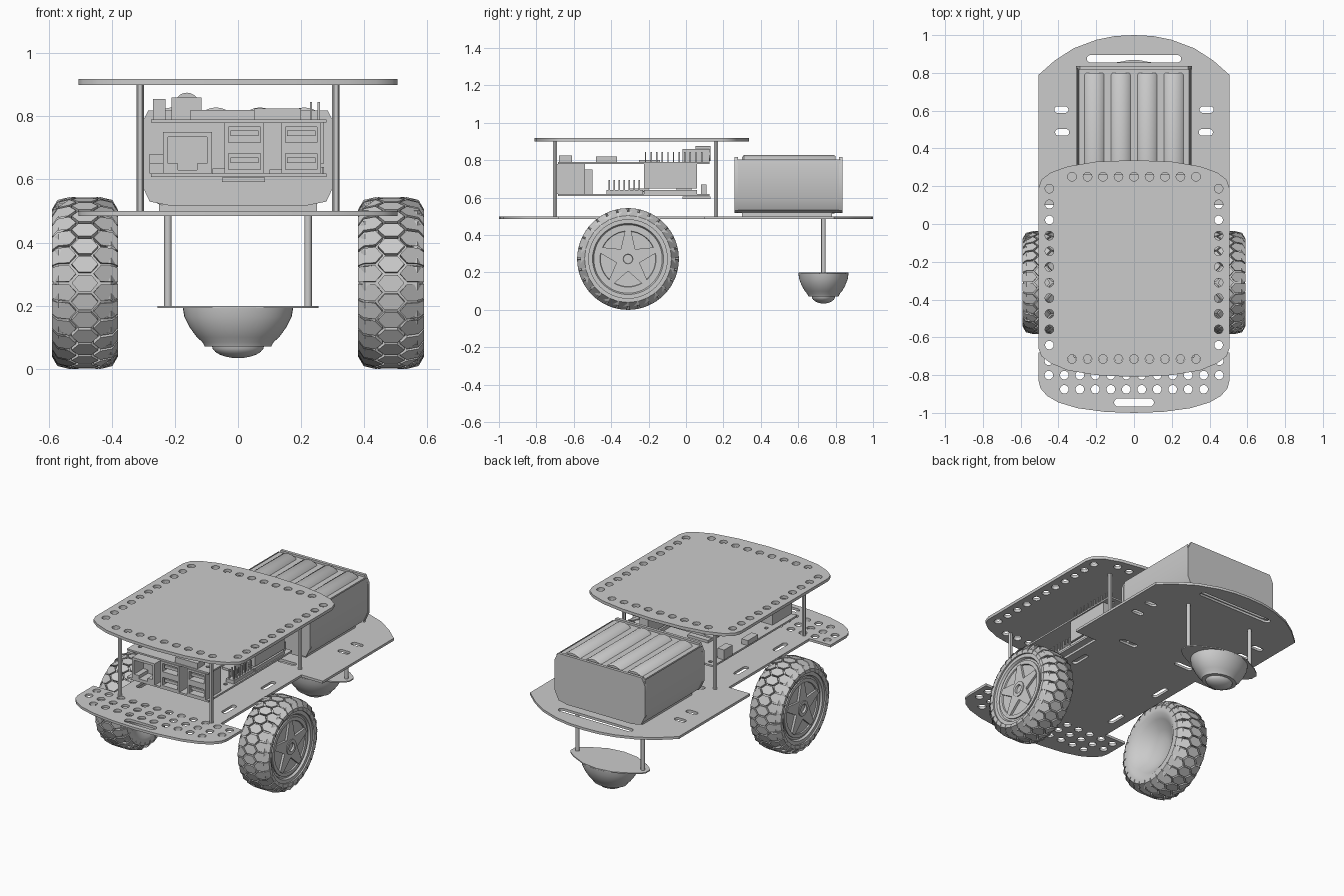
import bpy, bmesh, math
from mathutils import Vector

if "Cube" in bpy.data.objects:
    bpy.data.objects.remove(bpy.data.objects["Cube"])

XY = lambda a, b, c: (a, b, c)
XZ = lambda a, b, c: (a, c, b)
YZ = lambda a, b, c: (c, a, b)


def finish(name, bm, mirror=False):
    bmesh.ops.remove_doubles(bm, verts=bm.verts, dist=1e-5)
    bmesh.ops.recalc_face_normals(bm, faces=bm.faces)
    me = bpy.data.meshes.new(name)
    bm.to_mesh(me)
    bm.free()
    ob = bpy.data.objects.new(name, me)
    bpy.context.collection.objects.link(ob)
    if mirror:
        ob.modifiers.new("mirror", 'MIRROR').use_axis = (True, False, False)
    return ob


def plate(name, outline, c0, c1, holes=(), plane=XY, mirror=False):
    """Flat sheet from an outline with holes, extruded from c0 to c1."""
    cu = bpy.data.curves.new(name, 'CURVE')
    cu.dimensions, cu.fill_mode, cu.extrude = '2D', 'BOTH', (c1 - c0) / 2
    for pts in [outline, *holes]:
        sp = cu.splines.new('POLY')
        sp.points.add(len(pts) - 1)
        for p, (a, b) in zip(sp.points, pts):
            p.co = (a, b, 0, 1)
        sp.use_cyclic_u = True
    tmp = bpy.data.objects.new(name, cu)
    bpy.context.collection.objects.link(tmp)
    dg = bpy.context.evaluated_depsgraph_get()
    me = bpy.data.meshes.new_from_object(tmp.evaluated_get(dg))
    bpy.data.objects.remove(tmp)
    bm = bmesh.new()
    bm.from_mesh(me)
    bpy.data.meshes.remove(me)
    for v in bm.verts:
        v.co = Vector(plane(v.co.x, v.co.y, v.co.z + (c0 + c1) / 2))
    return finish(name, bm, mirror)


def boxes(name, specs, mirror=False):
    """Boxes given as (x0, x1, y0, y1, z0, z1)."""
    bm = bmesh.new()
    for x0, x1, y0, y1, z0, z1 in specs:
        for v in bmesh.ops.create_cube(bm, size=1)['verts']:
            v.co = ((x0 + x1) / 2 + v.co.x * (x1 - x0), (y0 + y1) / 2 + v.co.y * (y1 - y0),
                    (z0 + z1) / 2 + v.co.z * (z1 - z0))
    return finish(name, bm, mirror)


def lathe(name, prof, place, n=48, mirror=False):
    """Turn (radius, height) points; place maps (a, b, height) to the scene."""
    bm = bmesh.new()
    rings = [[bm.verts.new(place(r * math.cos(i * math.tau / n), r * math.sin(i * math.tau / n), h))
              for i in range(n)] for r, h in prof]
    for A, B in zip(rings, rings[1:]):
        for i in range(n):
            bm.faces.new((A[i], A[(i + 1) % n], B[(i + 1) % n], B[i]))
    return finish(name, bm, mirror)


def rod(name, x, y, z0, z1, r, n=12, mirror=True):
    return lathe(name, [(0, z0), (r, z0), (r, z1), (0, z1)], lambda a, b, h: (x + a, y + b, h), n, mirror)


def both(half):
    return half + [(-x, y) for x, y in reversed(half) if x]


def rect(x0, x1, y0, y1):
    return [(x0, y0), (x1, y0), (x1, y1), (x0, y1)]


def hole(x, y, r=0.023, n=14):
    return [(x + r * math.cos(i * math.tau / n), y + r * math.sin(i * math.tau / n)) for i in range(n)]


def slot(x, y, w, h):
    """Stadium-shaped opening."""
    r, pts = min(w, h) / 2, []
    for i in range(16):
        t = (i + 0.5) * math.tau / 16
        c, s = math.cos(t), math.sin(t)
        pts.append((x + r * c + math.copysign(w / 2 - r, c), y + r * s + math.copysign(h / 2 - r, s)))
    return pts


# Lower deck with wheel notches
low = both([(0, -1), (.15, -.995), (.3, -.975), (.4, -.945), (.46, -.91), (.495, -.87), (.505, -.83),
            (.505, -.68), (.36, -.68), (.36, .1), (.505, .1), (.505, .79), (.42, .865), (.32, .93),
            (.2, .975), (.1, .995), (0, 1)])
P = 0.082
holes = [hole((i - 5.5) * P, y) for y in (-.8, -.725) for i in range(12)]
holes += [hole((i - 4.5) * P, -.875) for i in range(10)]
holes += [slot(0, -.945, .21, .045), slot(0, .875, .5, .04)]
for s in (-1, 1):
    holes += [slot(s * .385, .605, .075, .035), slot(s * .38, .485, .075, .035),
              slot(s * .29, -.5, .035, .12), slot(s * .29, -.12, .035, .12), slot(s * .2, .19, .12, .035)]
plate("lower_deck", low, .485, .5, holes)

# Upper deck with a border of holes
top = both([(0, -.81), (.2, -.8), (.35, -.775), (.44, -.738), (.49, -.7), (.505, -.66), (.505, .19),
            (.49, .235), (.44, .273), (.35, .305), (.2, .33), (0, .338)])
holes = [hole((i - 4) * P, y) for y in (.25, -.715) for i in range(9)]
holes += [hole(s * .448, .187 - i * .0828) for s in (-1, 1) for i in range(11)]
plate("upper_deck", top, .9, .918, holes)
for part, y in (("front", -.7), ("back", .16)):
    rod(part + "_standoffs", .31, y, .5, .9, .012, 6)

# Rear caster
rod("caster_posts", .222, .735, .198, .486, .012)
eye = [(.255, .02), (.24, .04), (.2, .07), (.1, .12), (0, .134)]
eye = eye + [(-x, y) for x, y in eye[-2::-1]]
plate("caster_flange", [(x, y + .735) for x, y in eye] + [(x, .735 - y) for x, y in reversed(eye) if y], .193, .2)
oval = lambda a, b, h: (a, .735 + b * .765, h)
lathe("caster_housing", [(0, .195), (.175, .195), (.17, .165), (.152, .13), (.13, .1), (.113, .085), (.105, .071),
                         (0, .071)], oval)
lathe("caster_ball", [(0, .09), (.085, .085)] + [(.083 * math.cos(t * math.pi / 12), .074 - .04 * math.sin(t * math.pi / 12))
                                                  for t in range(7)], oval, 32)

# Wheels: tyre body, tread blocks, star hub
WY, WZ = -.31, .272
wheel = lambda a, b, h: (h, WY + a, WZ + b)
lathe("wheels", [(0, .47), (.06, .465), (.11, .445), (.16, .405), (.19, .384), (.215, .381), (.24, .389),
                 (.255, .402), (.255, .568), (.24, .58), (.222, .588), (.21, .586), (.21, .577), (.19, .577),
                 (.183, .565), (0, .562)], wheel, 56, True)
N = 28
pitch = math.tau / N
h = pitch * .43
bm = bmesh.new()


def tread_block(pts, ang):
    rings = []
    for top_ring in (0, 1):
        rings.append([])
        for x, t, r in pts:
            r = r if top_ring else min(.25, r - .02)
            rings[-1].append(bm.verts.new(wheel(r * math.cos(ang + t), r * math.sin(ang + t), x)))
    bm.faces.new(rings[1])
    n = len(pts)
    for i in range(n):
        j = (i + 1) % n
        bm.faces.new((rings[0][i], rings[0][j], rings[1][j], rings[1][i]))


R = .272
centre = [(.443, 0, R), (.465, h, R), (.505, h, R), (.527, 0, R), (.505, -h, R), (.465, -h, R)]
side = [(.513, 0, R), (.535, h, R), (.572, h, .263), (.59, h, .232), (.59, -h, .232), (.572, -h, .263), (.535, -h, R)]
for i in range(N):
    a = i * pitch
    tread_block(centre, a)
    tread_block(side, a + pitch / 2)
    tread_block([(.97 - x, t, r) for x, t, r in side], a + pitch / 2)
finish("tyre_treads", bm, True)
star = []
for i in range(10):
    t, r = math.pi / 2 + i * math.pi / 5, (.065, .155)[i % 2 == 0]
    for d in ((-.1, .1) if i % 2 == 0 else (0,)):
        star.append((WY + r * math.cos(t + d), WZ + r * math.sin(t + d)))
plate("hub_stars", star, .56, .577, [hole(WY, WZ, .03)], YZ, True)
lathe("hub_caps", [(.045, .56), (.045, .582), (.026, .582), (.024, .57), (0, .57)], wheel, 24, True)
lathe("hub_rings", [(.172, .56), (.172, .572), (.15, .572), (.146, .56)], wheel, 48, True)

# Battery pack: tray, end walls, two layers of cells
u_out = [(.3, .805), (.305, .77), (.305, .59), (.28, .535), (.24, .517)]
u_in = [(.23, .53), (.27, .545), (.295, .595), (.295, .77), (.292, .805)]
tray = u_out + [(-x, z) for x, z in reversed(u_out)] + [(-x, z) for x, z in u_in] + u_in[::-1][::-1][::-1]
tray = u_out + [(-x, z) for x, z in reversed(u_out)] + [(-x, z) for x, z in reversed(u_in)][::-1] + u_in[::-1]
plate("battery_tray", tray, .275, .825, plane=XZ)
wall = both([(0, .518), (.22, .518), (.28, .53), (.308, .59), (.308, .77), (.285, .818), (0, .818)])
wall = wall[:7] + wall[7:]
for part, y in (("front", .26), ("back", .818)):
    plate("battery_%s_wall" % part, wall, y, y + .018, plane=XZ)
boxes("battery_base", [(-.25, .25, .3, .78, .5, .525)])
for layer, z in (("lower", .585), ("upper", .757)):
    for i in range(4):
        x = (i - 1.5) * .14
        lathe("%s_battery_%d" % (layer, i + 1), [(0, .29), (.02, .29), (.02, .3), (.06, .3), (.071, .31), (.071, .79),
              (.065, .8), (0, .8)], lambda a, b, k: (x + a, k, z + b), 32)

# Computer board with front sockets
plate("main_board", rect(-.275, .28, -.685, .125), .608, .619, [hole(s * .23, y, .012, 10) for s in (-1, 1) for y in (.09, -.45)])
jack = [(-.222, .65), (-.19, .65), (-.19, .63), (-.13, .63), (-.13, .65), (-.098, .65), (-.098, .735), (-.222, .735)]
plate("network_socket_front", rect(-.237, -.083, .619, .75), -.69, -.6, [jack], XZ)
boxes("network_socket_body", [(-.237, -.083, -.6, -.5, .619, .75)])
for i, x in enumerate((-.042, .138)):
    ports = [rect(x + .012, x + .113, z, z + .05) for z in (.632, .717)]
    plate("double_socket_front_%d" % (i + 1), rect(x, x + .125, .619, .78), -.69, -.61, ports, XZ)
    boxes("double_socket_body_%d" % (i + 1), [(x, x + .125, -.61, -.54, .619, .78)] +
          [(x + .018, x + .107, -.68, -.61, z, z + .018) for z in (.652, .737)])
boxes("main_board_parts", [(-.28, -.235, -.05, .03, .619, .68), (-.28, -.235, -.3, -.2, .619, .65),
                           (-.08, .06, -.25, -.1, .619, .635), (.1, .18, -.3, -.2, .619, .632),
                           (.2, .25, .08, .11, .619, .67), (-.05, .085, -.02, .13, .592, .606)])
boxes("pin_header", [(.215, .272, -.225, .06, .65, .783), (.215, .272, -.225, .06, .619, .64)])
boxes("lower_pins", [(x, x + .008, -.415 + i * .027, -.407 + i * .027, .619, .695) for x in (.225, .255) for i in range(7)] +
      [(.215, .27, -.425, -.23, .619, .64)])

# Expansion board
plate("expansion_board", rect(-.275, .28, -.685, .125), .78, .79, [hole(s * .23, y, .012, 10) for s in (-1, 1) for y in (.09, -.62)])
boxes("upper_pins", [(x, x + .007, -.22 + i * .03, -.213 + i * .03, .785, .845) for x in (.228, .252) for i in range(11)])
boxes("expansion_board_parts", [(-.27, -.23, -.02, .08, .79, .855), (-.21, -.115, -.02, .125, .79, .86),
                                (.05, .2, -.68, -.61, .79, .825), (-.15, .1, -.48, -.37, .79, .82),
                                (-.05, .06, -.25, -.14, .79, .802)])
lathe("audio_jack", [(0, .05), (.04, .05), (.04, .13), (.02, .13), (.02, .1), (0, .1)],
      lambda a, b, k: (-.162 + a, k, .835 + b), 20)

# Smooth round surfaces, keep edges sharp
bpy.ops.object.select_all(action='DESELECT')
for ob in bpy.context.scene.objects:
    ob.select_set(True)
    bpy.context.view_layer.objects.active = ob
bpy.ops.object.shade_smooth_by_angle(angle=math.radians(35))
